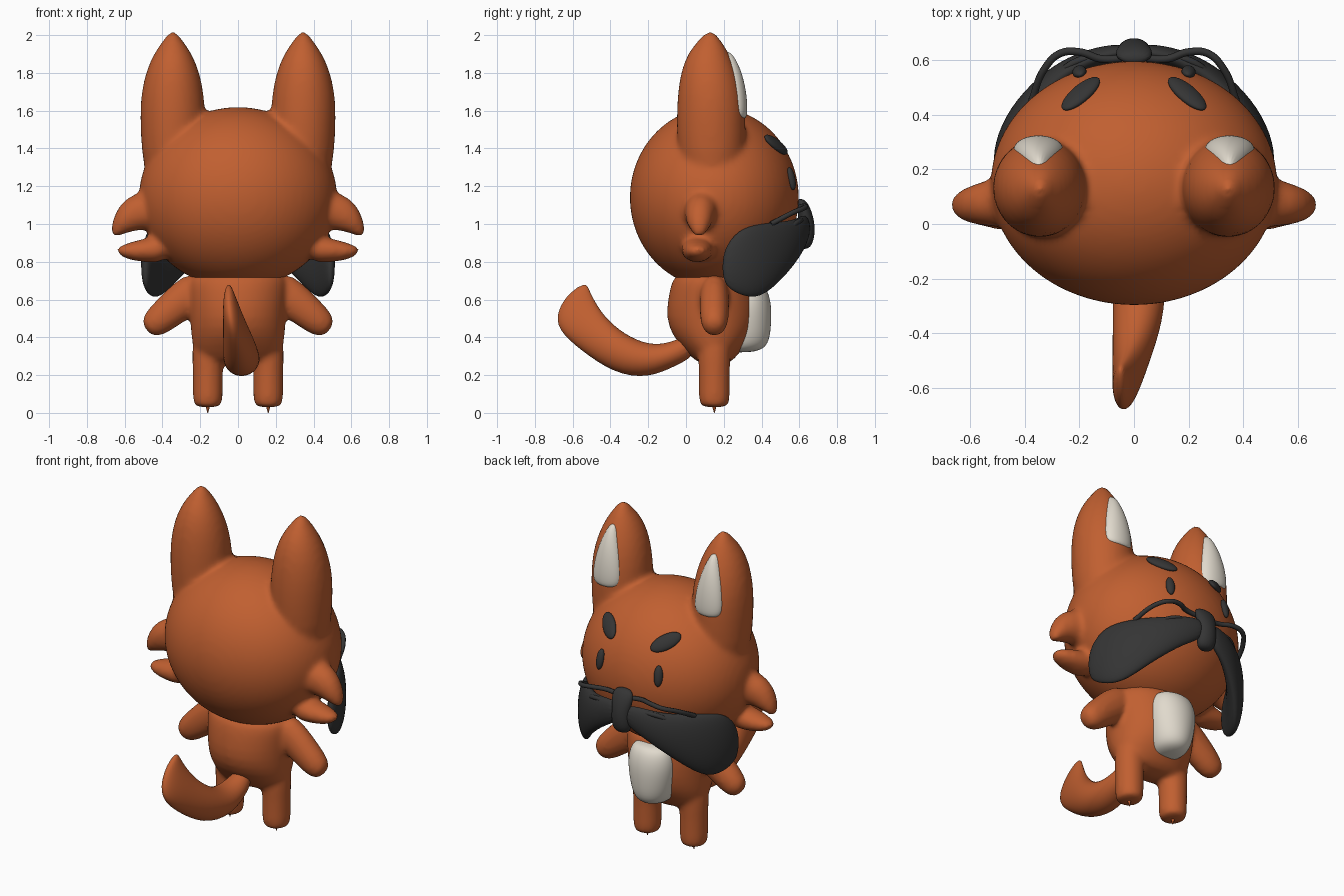
import bpy, bmesh, math
from mathutils import Vector, Matrix

if "Cube" in bpy.data.objects:
    bpy.data.objects.remove(bpy.data.objects["Cube"])


def material(name, rgb):
    m = bpy.data.materials.new(name)
    m.diffuse_color = (*rgb, 1)
    m.use_nodes = True
    m.node_tree.nodes["Principled BSDF"].inputs["Base Color"].default_value = m.diffuse_color
    return m


ORANGE = material("orange", (0.53, 0.115, 0.03))
DARK = material("dark", (0.035, 0.035, 0.035))
WHITE = material("cream", (0.75, 0.70, 0.61))


def loft(bm, rows, n=16, side=1):
    """Skin elliptical rings (centre, half axis u, half axis v); side=-1 mirrors in x."""
    rings = []
    for c, u, v in rows:
        ring = []
        for i in range(n):
            a = 2 * math.pi * i / n
            p = Vector(c) + Vector(u) * math.cos(a) + Vector(v) * math.sin(a)
            ring.append(bm.verts.new((p.x * side, p.y, p.z)))
        rings.append(ring)
    for a, b in zip(rings, rings[1:]):
        for i in range(n):
            j = (i + 1) % n
            bm.faces.new((a[i], a[j], b[j], b[i]))
    bm.faces.new(rings[0])
    bm.faces.new(rings[-1])


def stack(rows):
    """Horizontal rings from (z, x, half x, y, half y)."""
    return [((x, y, z), (hx, 0, 0), (0, hy, 0)) for z, x, hx, y, hy in rows]


def ball(bm, centre, axes):
    m = Matrix([Vector(a) for a in axes]).transposed().to_4x4()
    bmesh.ops.create_uvsphere(bm, u_segments=32, v_segments=20, radius=1,
                              matrix=Matrix.Translation(centre) @ m)


def finish(name, bm, mat, subsurf=0, voxel=0, mirror=False):
    bmesh.ops.recalc_face_normals(bm, faces=bm.faces)
    me = bpy.data.meshes.new(name)
    bm.to_mesh(me)
    bm.free()
    me.shade_smooth()
    me.materials.append(mat)
    ob = bpy.data.objects.new(name, me)
    bpy.context.collection.objects.link(ob)
    if mirror:
        ob.modifiers.new("mirror", 'MIRROR').use_mirror_merge = False
    if subsurf:
        ob.modifiers.new("subsurf", 'SUBSURF').levels = subsurf
        ob.modifiers["subsurf"].render_levels = subsurf
    if voxel:  # fuse overlapping pieces into one soft skin
        r = ob.modifiers.new("fuse", 'REMESH')
        r.mode, r.voxel_size, r.use_smooth_shade = 'VOXEL', voxel, True
        s = ob.modifiers.new("soften", 'SMOOTH')
        s.factor, s.iterations = 0.5, 8
    return ob


# Head with ears and cheek tufts
HC, HR = Vector((0, 0.15, 1.14)), (0.53, 0.452, 0.48)
bm = bmesh.new()
ball(bm, HC, ((HR[0], 0, 0), (0, HR[1], 0), (0, 0, HR[2])))
ear = stack([(1.2, .33, .165, .14, .17), (1.4, .34, .175, .135, .185), (1.55, .345, .178, .133, .188),
             (1.68, .347, .172, .13, .18), (1.8, .346, .148, .122, .155), (1.9, .345, .105, .118, .115),
             (1.97, .345, .055, .125, .065), (2.025, .345, .012, .13, .015)])
tufts = [
    [((.40, .09, 1.07), (.02, 0, .11), (0, .12, 0)), ((.51, .08, 1.07), (.05, 0, .10), (0, .09, 0)),
     ((.59, .07, 1.03), (.05, 0, .065), (0, .075, 0)), ((.64, .07, .975), (.03, 0, .03), (0, .05, 0)),
     ((.665, .07, .935), (.012, 0, .01), (0, .02, 0))],
    [((.36, .06, .87), (0, 0, .08), (0, .10, 0)), ((.50, .06, .86), (0, 0, .065), (0, .085, 0)),
     ((.59, .06, .855), (0, 0, .045), (0, .065, 0)), ((.645, .06, .86), (0, 0, .016), (0, .03, 0))]]
for s in (1, -1):
    for part in [ear] + tufts:
        loft(bm, part, side=s)
finish("head", bm, ORANGE, 1, 0.016)

# Inner ears
bm = bmesh.new()
loft(bm, stack([(1.555, .35, .06, .285, .03), (1.58, .35, .095, .275, .052), (1.66, .35, .093, .268, .057),
                (1.75, .35, .078, .255, .056), (1.84, .35, .05, .235, .048), (1.92, .348, .018, .2, .035)]))
finish("inner_ears", bm, WHITE, 2, mirror=True)

# Torso with arms and legs
bm = bmesh.new()
loft(bm, stack([(.75, 0, .22, .14, .17), (.71, 0, .27, .14, .215), (.62, 0, .265, .14, .235),
                (.5, 0, .255, .135, .245), (.4, 0, .25, .14, .21), (.32, 0, .235, .145, .14),
                (.25, 0, .2, .15, .08)]), 24)
arm = [((.18, .15, .68), (.05, 0, .09), (0, .08, 0)), ((.29, .15, .60), (.06, 0, .085), (0, .08, 0)),
       ((.38, .15, .525), (.05, 0, .075), (0, .08, 0)), ((.45, .15, .468), (.045, 0, .065), (0, .072, 0)),
       ((.49, .15, .44), (.025, 0, .035), (0, .04, 0))]
leg = stack([(.42, .15, .1, .15, .1), (.28, .16, .083, .15, .085), (.14, .16, .08, .15, .083),
             (.05, .16, .082, .15, .085), (.028, .16, .06, .15, .065)])
for s in (1, -1):
    loft(bm, arm, side=s)
    loft(bm, leg, side=s)
finish("body", bm, ORANGE, 1, 0.014)

# Small points under the feet
bm = bmesh.new()
loft(bm, stack([(.06, .16, .018, .15, .018), (0, .16, .002, .15, .002)]), 8)
finish("foot_points", bm, ORANGE, mirror=True)

# Chest patch
bm = bmesh.new()
loft(bm, stack([(.69, 0, .09, .34, .05), (.66, 0, .13, .335, .095), (.58, 0, .15, .33, .125),
                (.48, 0, .14, .325, .13), (.38, 0, .12, .315, .13), (.335, 0, .09, .3, .11),
                (.32, 0, .04, .28, .06)]))
finish("chest_patch", bm, WHITE, 2)

# Tail: each row gives upper edge, lower edge (y, z), centre x and half width
bm = bmesh.new()
tail = []
for ty, tz, by, bz, x, w in [(.03, .43, .05, .30, .03, .05), (-.08, .37, -.05, .25, .03, .075),
                             (-.2, .36, -.2, .18, .02, .1), (-.33, .42, -.38, .205, .015, .095),
                             (-.43, .51, -.56, .33, -.01, .07), (-.48, .59, -.685, .44, -.03, .05),
                             (-.51, .65, -.685, .54, -.045, .035), (-.53, .695, -.62, .635, -.05, .014)]:
    tail.append(((x, (ty + by) / 2, (tz + bz) / 2), (w, 0, 0), (0, (ty - by) / 2, (tz - bz) / 2)))
loft(bm, tail)
finish("tail", bm, ORANGE, 2)

# Eyes and slanted brows lying on the face
for name, x, z, along, size in [("eyes", .2, 1.24, (0, 0, 1), (.062, .026, .02)),
                                ("brows", .195, 1.42, (.13, -.1, .09), (.095, .045, .022))]:
    y = HC.y + HR[1] * math.sqrt(1 - (x / HR[0]) ** 2 - ((z - HC.z) / HR[2]) ** 2)
    p = Vector((x, y, z))
    nrm = Vector([(p[i] - HC[i]) / HR[i] ** 2 for i in range(3)]).normalized()
    a = Vector(along)
    a = (a - nrm * a.dot(nrm)).normalized()
    bm = bmesh.new()
    ball(bm, p, (a * size[0], a.cross(nrm) * size[1], nrm * size[2]))
    finish(name, bm, DARK, mirror=True)

# Bow wings sweeping round the chin: x, y, z, half height, thickness direction
bm = bmesh.new()
wing = [(.02, .635, .99, .06, 0, .03), (.13, .615, .955, .09, .01, .035), (.22, .575, .91, .115, .02, .04),
        (.32, .505, .86, .155, .03, .04), (.42, .39, .80, .205, .04, .035), (.475, .28, .80, .18, .04, .015),
        (.495, .19, .77, .09, .02, .005)]
loft(bm, [((x, y, z), (tx, ty, 0), (0, 0, h)) for x, y, z, h, tx, ty in wing])
finish("bow_wings", bm, DARK, 2, mirror=True)

# Bow knot
bm = bmesh.new()
loft(bm, stack([(1.135, 0, .05, .605, .02), (1.09, 0, .075, .625, .035), (1.0, 0, .055, .64, .045),
                (.91, 0, .065, .635, .045), (.865, 0, .04, .62, .03)]))
finish("bow_knot", bm, DARK, 2)

# Cords looping from the knot to the wings
cords = [[(.02, .61, 1.08), (.12, .605, 1.09), (.2, .63, 1.095), (.27, .625, 1.085), (.33, .565, 1.06), (.375, .45, 1.0)],
         [(.02, .63, 1.02), (.13, .615, 1.02), (.22, .59, 1.01), (.31, .51, .95)]]
for k, pts in enumerate(cords):
    cu = bpy.data.curves.new("cord", 'CURVE')
    cu.dimensions, cu.bevel_depth, cu.bevel_resolution, cu.use_fill_caps = '3D', 0.014, 2, True
    for s in (1, -1):
        sp = cu.splines.new('BEZIER')
        sp.bezier_points.add(len(pts) - 1)
        for bp, (x, y, z) in zip(sp.bezier_points, pts):
            bp.co = (x * s, y, z)
            bp.handle_left_type = bp.handle_right_type = 'AUTO'
    cu.materials.append(DARK)
    bpy.context.collection.objects.link(bpy.data.objects.new(("upper_cords", "lower_cords")[k], cu))
